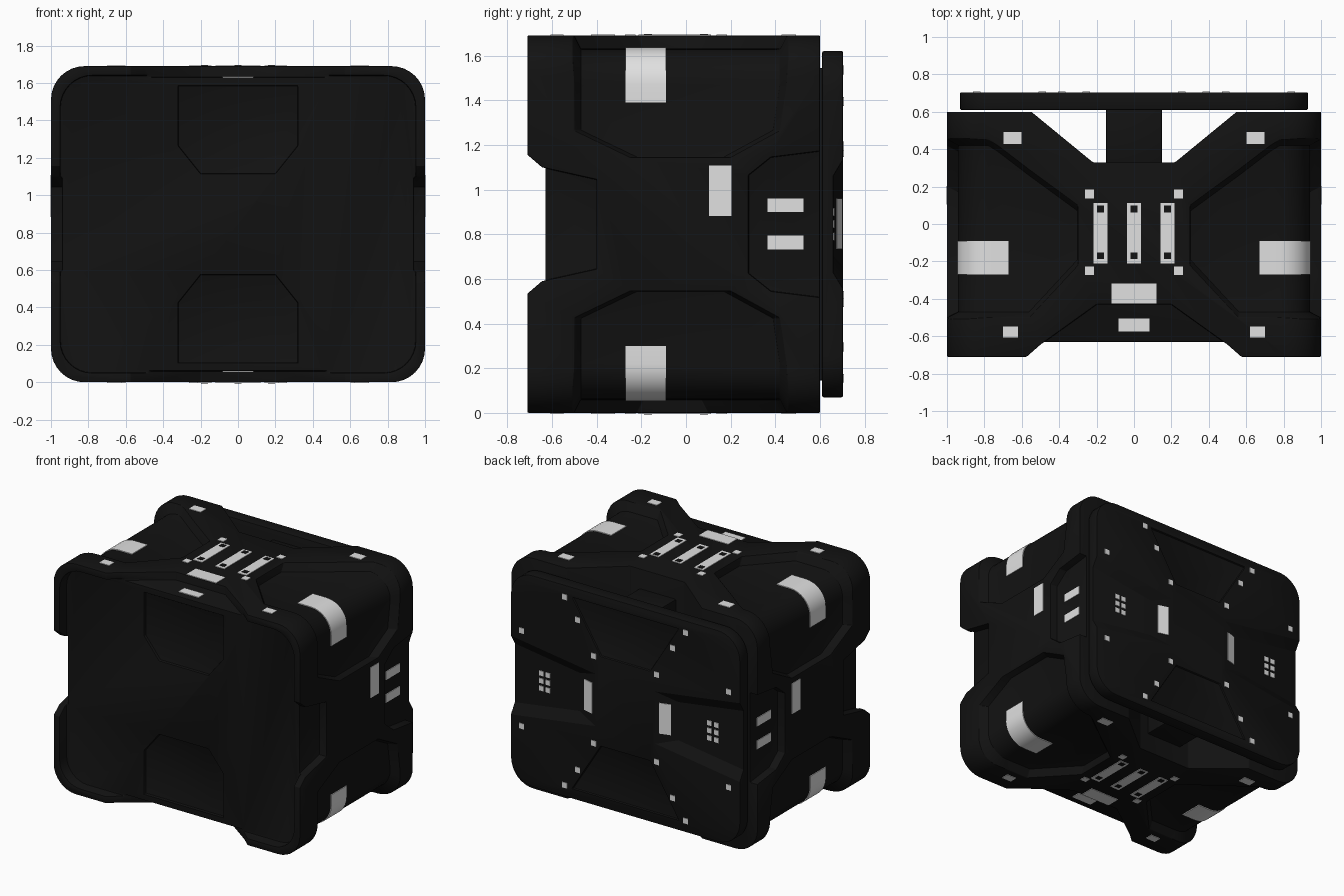
import bpy, bmesh, math

if "Cube" in bpy.data.objects:
    bpy.data.objects.remove(bpy.data.objects["Cube"], do_unlink=True)

MID = 0.845                      # height of the crate centre
AXES = {'x': lambda u, v, w: (w, u, v + MID),
        'y': lambda u, v, w: (u, w, v + MID),
        'z': lambda u, v, w: (u, v, w + MID)}


def material(name, value):
    m = bpy.data.materials.new(name)
    m.use_nodes = True
    col = (value, value, value, 1)
    m.diffuse_color = col
    b = m.node_tree.nodes["Principled BSDF"]
    b.inputs["Base Color"].default_value = col
    b.inputs["Roughness"].default_value = 0.6
    return m


BLACK = material("black shell", 0.006)
WHITE = material("pale marking", 0.75)


def finish(name, bm, mat):
    bmesh.ops.recalc_face_normals(bm, faces=bm.faces)
    me = bpy.data.meshes.new(name)
    bm.to_mesh(me)
    bm.free()
    me.materials.append(mat)
    ob = bpy.data.objects.new(name, me)
    bpy.context.collection.objects.link(ob)
    return ob


def add_loft(bm, rings):
    """Skin equal-length rings and cap both ends."""
    rows = [[bm.verts.new(p) for p in r] for r in rings]
    n = len(rows[0])
    for a, b in zip(rows, rows[1:]):
        for i in range(n):
            bm.faces.new((a[i], a[(i + 1) % n], b[(i + 1) % n], b[i]))
    bm.faces.new(rows[0])
    bm.faces.new(rows[-1])


def add_prism(bm, pts, axis, a, b, end=None):
    f = AXES[axis]
    add_loft(bm, [[f(u, v, a) for u, v in pts], [f(u, v, b) for u, v in (end or pts)]])


def rect(u, v, w, h):
    return [(u - w / 2, v - h / 2), (u + w / 2, v - h / 2),
            (u + w / 2, v + h / 2), (u - w / 2, v + h / 2)]


def arc(cx, cz, r, start, n=8):
    return [(cx + r * math.cos(start - math.pi / 2 * i / n),
             cz + r * math.sin(start - math.pi / 2 * i / n)) for i in range(n + 1)]


def round_rect(hw, hh, r):
    pts = []
    for sx, sz, s in ((1, 1, 1), (1, -1, 0), (-1, -1, -1), (-1, 1, -2)):
        pts += arc(sx * (hw - r), sz * (hh - r), r, s * math.pi / 2)
    return pts


def mirrored(pts, axis):
    """Close a half outline by mirroring it across u = 0 or v = 0."""
    flip = (lambda p: (-p[0], p[1])) if axis == 'u' else (lambda p: (p[0], -p[1]))
    return pts + [flip(p) for p in reversed(pts)]


def select(ob):
    bpy.ops.object.select_all(action='DESELECT')
    ob.select_set(True)
    bpy.context.view_layer.objects.active = ob


def carve(ob, bm):
    cutter = finish("cutter", bm, BLACK)
    cutter.hide_render = True
    mod = ob.modifiers.new("cut", 'BOOLEAN')
    mod.operation, mod.solver, mod.object = 'DIFFERENCE', 'EXACT', cutter
    select(ob)
    bpy.ops.object.modifier_apply(modifier=mod.name)
    bpy.data.objects.remove(cutter, do_unlink=True)


def soften(ob, width):
    bm = bmesh.new()
    bm.from_mesh(ob.data)
    bmesh.ops.remove_doubles(bm, verts=bm.verts, dist=0.0005)
    bmesh.ops.dissolve_limit(bm, angle_limit=0.02, verts=bm.verts, edges=bm.edges)
    bm.to_mesh(ob.data)
    bm.free()
    mod = ob.modifiers.new("bevel", 'BEVEL')
    mod.width, mod.segments, mod.limit_method = width, 2, 'ANGLE'
    mod.angle_limit = math.radians(35)
    select(ob)
    bpy.ops.object.modifier_apply(modifier=mod.name)
    bpy.ops.object.shade_smooth_by_angle(angle=math.radians(25))


SIGNS = [(sx, sz) for sx in (1, -1) for sz in (1, -1)]
CW, CH, CR = 0.94, 0.785, 0.16   # recessed level: half width, half height, radius


def corner_path(tops, sides, out):
    """Points over one long edge at a distance out from the recessed level."""
    return ([(x, CH + out) for x in tops] + arc(CW - CR, CH - CR, CR + out, math.pi / 2)
            + [(CW + out, z) for z in sides])


# crate body
bm = bmesh.new()
add_prism(bm, round_rect(1.0, MID, 0.18), 'y', -0.71, 0.6)
body = finish("crate_body", bm, BLACK)

# pockets wrapped over the four long edges
bm = bmesh.new()
spans = [(-0.22, 0.1), (-0.5, 0.29), (-0.5, 0.42)] + [(-0.5, 0.45)] * 9 \
    + [(-0.5, 0.42), (-0.25, 0.2)]
inner = corner_path((0.3, 0.56, 0.73), (0.42, 0.3), 0)
outer = corner_path((0.3, 0.56, 0.73), (0.42, 0.3), 0.12)
for sx, sz in SIGNS:
    add_loft(bm, [[(sx * p[0], y0 + 0.03, MID + sz * p[1]), (sx * p[0], y1 - 0.03, MID + sz * p[1]),
                   (sx * q[0], y1 + 0.03, MID + sz * q[1]), (sx * q[0], y0 - 0.03, MID + sz * q[1])]
                  for p, q, (y0, y1) in zip(inner, outer, spans)])
carve(body, bm)

# troughs that break the front and back rims
bm = bmesh.new()
for s in (1, -1):
    add_prism(bm, mirrored([(0.2, -0.43), (0.5, -0.645), (0.62, -0.75)], 'u'), 'z', s * CH, s * 1.1)
    add_prism(bm, mirrored([(-0.4, 0.2), (-0.645, 0.255), (-0.75, 0.345)], 'v'), 'x', s * CW, s * 1.2)
    add_prism(bm, mirrored([(0.28, 0.22), (0.38, 0.3), (0.7, 0.34)], 'v'), 'x', s * CW, s * 1.2)
carve(body, bm)

# front panel, open back slot, shallow front panels
bm = bmesh.new()
add_prism(bm, round_rect(0.95, 0.795, 0.17), 'y', -0.8, -0.63)
carve(body, bm)
bm = bmesh.new()
add_prism(bm, mirrored([(0.22, 0.33), (0.61, 0.65)], 'u'), 'z', -1, 1)
for s in (1, -1):
    add_prism(bm, mirrored([(0.32, s * 0.74), (0.32, s * 0.42), (0.2, s * 0.27)], 'u'), 'y', -0.7, -0.61)
carve(body, bm)
soften(body, 0.012)

# post joining body and back panel
bm = bmesh.new()
add_prism(bm, rect(0, 0.46, 0.3, 0.32), 'z', -0.7, 0.7)
soften(finish("back_post", bm, BLACK), 0.01)

# back panel with side recesses and shallow top and bottom recesses
bm = bmesh.new()
add_prism(bm, round_rect(0.93, 0.775, 0.18), 'y', 0.61, 0.704)
panel = finish("back_panel", bm, BLACK)
bm = bmesh.new()
for s in (1, -1):
    add_prism(bm, mirrored([(s * 0.187, 0.21), (s * 1.1, 0.34)], 'v'), 'y', 0.72,
              0.66, mirrored([(s * 0.4, 0.14), (s * 1.1, 0.24)], 'v'))
    add_prism(bm, mirrored([(0.2, s * 0.33), (0.43, s * 0.7)], 'u'), 'y', 0.69, 0.75)
carve(panel, bm)
soften(panel, 0.015)

# straps over the long edges
bm = bmesh.new()
lo, hi = corner_path((0.67,), (0.545,), -0.003), corner_path((0.67,), (0.545,), 0.006)
for sx, sz in SIGNS:
    add_loft(bm, [[(sx * p[0], -0.27, MID + sz * p[1]), (sx * p[0], -0.09, MID + sz * p[1]),
                   (sx * q[0], -0.09, MID + sz * q[1]), (sx * q[0], -0.27, MID + sz * q[1])]
                  for p, q in zip(lo, hi)])
straps = finish("edge_straps", bm, WHITE)
select(straps)
bpy.ops.object.shade_smooth_by_angle(angle=math.radians(25))

# top and bottom bars, their bolts, marks and trough plates
bars, bolts, marks = bmesh.new(), bmesh.new(), bmesh.new()
for s in (1, -1):
    z0, z1, z2 = s * (MID - 0.003), s * (MID + 0.004), s * (MID + 0.007)
    for x in (-0.18, 0, 0.18):
        add_prism(bars, rect(x, -0.05, 0.075, 0.325), 'z', z0, z1)
        for y in (0.08, -0.17):
            add_prism(bolts, rect(x, y, 0.038, 0.036), 'z', z0, z2)
    for sx in (1, -1):
        add_prism(marks, rect(sx * 0.65, 0.46, 0.095, 0.065), 'z', z0, z1)
        add_prism(marks, rect(sx * 0.66, -0.578, 0.08, 0.06), 'z', z0, z1)
        for y in (0.16, -0.25):
            add_prism(marks, rect(sx * 0.238, y, 0.048, 0.048), 'z', z0, z1)
    add_prism(marks, rect(0, -0.372, 0.24, 0.108), 'z', z0, z1)
    add_prism(marks, rect(0, -0.54, 0.165, 0.07), 'z', s * (CH - 0.003), s * (CH + 0.005))
finish("bars", bars, WHITE)
finish("bar_bolts", bolts, BLACK)
finish("top_and_bottom_marks", marks, WHITE)

# side plates
bm = bmesh.new()
for s in (1, -1):
    add_prism(bm, rect(0.153, 0.15, 0.1, 0.225), 'x', s * 0.997, s * 1.003)
    for z in (0.085, -0.082):
        add_prism(bm, rect(0.446, z, 0.16, 0.062), 'x', s * (CW - 0.003), s * (CW + 0.005))
finish("side_plates", bm, WHITE)

# back panel dots, recess dots and slanted plates
bm = bmesh.new()
for sx, sz in SIGNS:
    for x, z in ((0.84, 0.35), (0.255, 0.32), (0.385, 0.55), (0.49, 0.69)):
        add_prism(bm, rect(sx * x, sz * z, 0.04, 0.04), 'y', 0.7, 0.708)
for sx in (1, -1):
    for x in (0.655, 0.71):
        for z in (-0.055, 0, 0.055):
            add_prism(bm, rect(sx * x, z, 0.036, 0.036), 'y', 0.657, 0.665)
    add_prism(bm, [(sx * 0.27, 0.694), (sx * 0.35, 0.672), (sx * 0.352, 0.679), (sx * 0.272, 0.701)],
              'z', -0.11, 0.115)
finish("back_marks", bm, WHITE)
